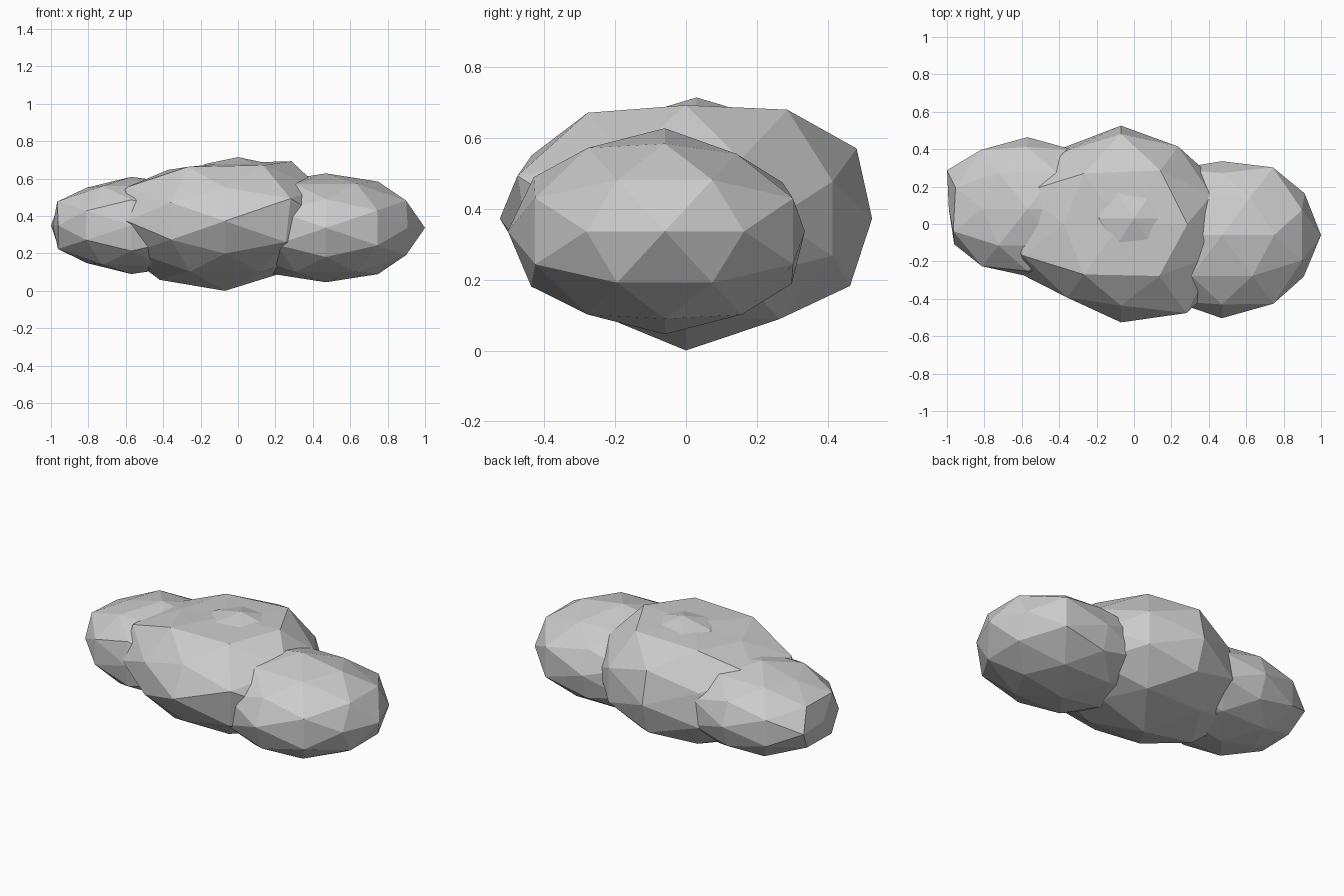
import bpy, bmesh, math
from mathutils import Vector, Matrix

if "Cube" in bpy.data.objects:
    bpy.data.objects.remove(bpy.data.objects["Cube"])

# Icosphere turned so edge midpoints sit on the axes
TURN = Matrix.Rotation(-math.atan(2 / (1 + math.sqrt(5))), 3, 'Y')


def puff(name, centre, radii, dents):
    """Faceted ellipsoid; each dent moves the vertex nearest a direction in or out."""
    bm = bmesh.new()
    bmesh.ops.create_icosphere(bm, subdivisions=2, radius=1, matrix=TURN.to_4x4())
    unit = [(v, v.co.normalized()) for v in bm.verts]
    for x, y, z, k in dents:
        d = Vector((x, y, z)).normalized()
        v, n = max(unit, key=lambda p: p[1].dot(d))
        v.co = n * k
    for v in bm.verts:
        v.co = Vector(c + r * p for c, r, p in zip(centre, radii, v.co))
    bmesh.ops.recalc_face_normals(bm, faces=bm.faces)
    me = bpy.data.meshes.new(name)
    bm.to_mesh(me)
    bm.free()
    ob = bpy.data.objects.new(name, me)
    bpy.context.collection.objects.link(ob)
    return ob


# Large middle lump
puff("middle_lump", (-0.07, 0, 0.373), (0.65, 0.545, 0.362), [
    (0, 1, 0, .965), (0, -1, 0, .965), (0, 0, 1, .855), (0, 0, -1, 1.03),
    (5, -8, 3, 1.08), (5, -8, -3, 1.0), (-5, -8, 3, .89), (-5, -8, -3, .89),
    (5, 8, 3, .94), (5, 8, -3, .94), (-5, 8, 3, .89), (-5, 8, -3, .93),
    (0, 8, 5, 1.04), (0, 8, -5, 1.0), (0, -8, 5, .94), (0, -8, -5, .91),
    (3, 5, 8, 1.05), (3, -5, 8, 1.02), (-3, -5, 8, .99), (-3, 5, 8, .99),
    (3, 5, -8, .97), (-3, 5, -8, .97), (3, -5, -8, .92), (-3, -5, -8, .92),
    (5, 0, 8, 1.04), (-5, 0, 8, .89), (5, 0, -8, .9), (-5, 0, -8, 1.02),
    (-8, -5, 0, .95), (-8, 5, 0, .9), (-8, -3, -5, .92),
    (8, 5, 0, .88), (8, 3, 5, .92), (8, 3, -5, .93), (8, -3, 5, .97)])

# Right lump
puff("right_lump", (0.47, -0.06, 0.337), (0.53, 0.435, 0.291), [
    (0, 1, 0, .91), (0, -1, 0, 1.02), (8, 5, 0, .98), (8, -5, 0, .97),
    (5, 8, 3, 1.03), (5, 8, -3, 1.03), (5, -8, 3, 1.04), (5, -8, -3, 1.04),
    (3, 5, 8, .93), (-3, 5, 8, .93), (0, 8, 5, .9), (0, 8, -5, .97),
    (0, -8, -5, 1.02)])

# Left lump
puff("left_lump", (-0.57, 0.08, 0.35), (0.5, 0.39, 0.26), [
    (-1, 0, 0, .84), (0, -1, 0, .92), (0, 1, 0, .985),
    (-8, 5, 0, 1.01), (-8, -5, 0, .92), (-8, 3, 5, .95), (-8, -3, 5, .98),
    (-5, 0, 8, .91), (-5, 0, -8, .91), (-8, 3, -5, .96), (-8, -3, -5, .97),
    (-5, -8, 3, .97), (-5, -8, -3, .97)])

# Small lump whose tip pokes out of the top
puff("top_lump", (0, 0.03, 0.465), (0.34, 0.32, 0.25), [])
